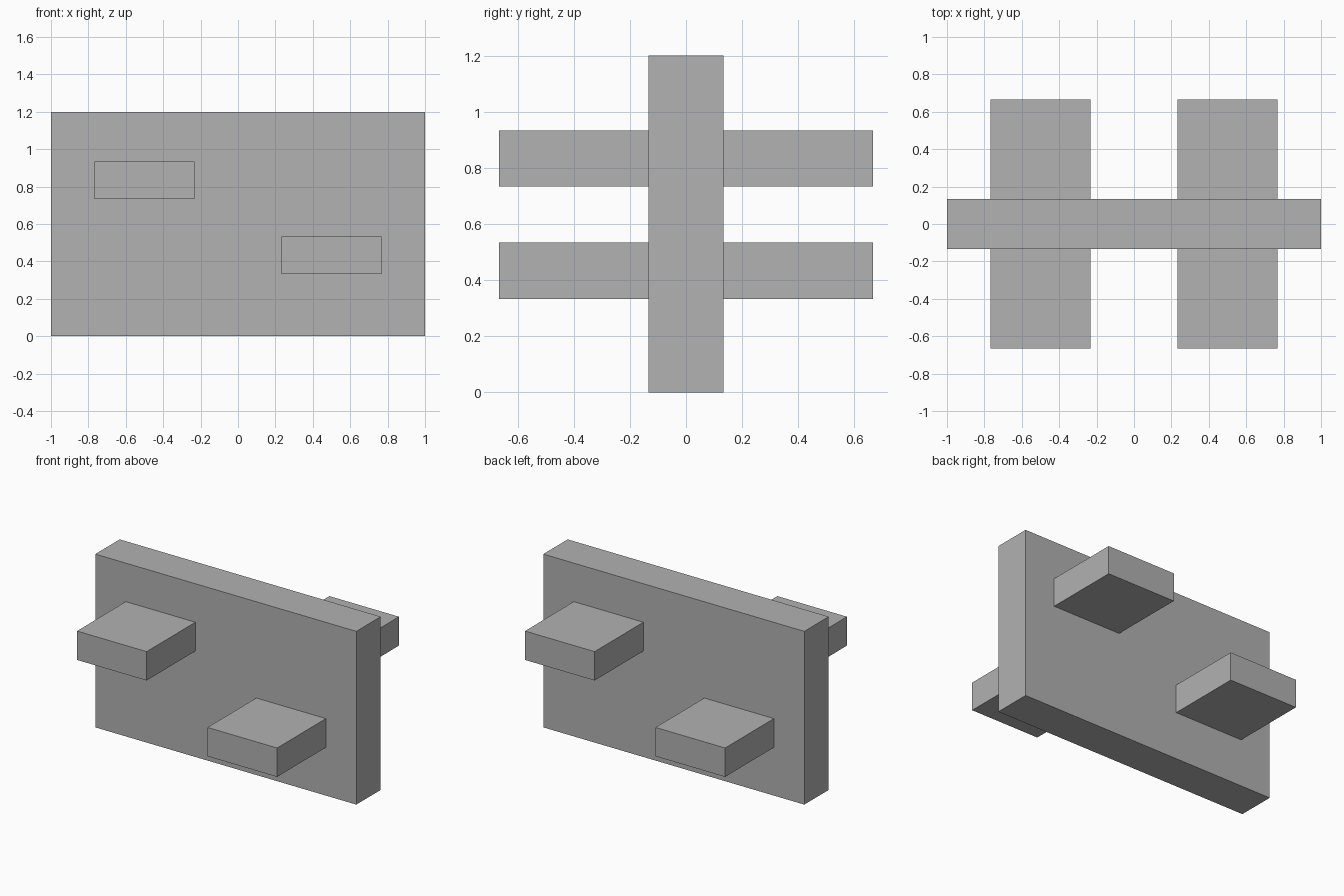
import bpy

cube = bpy.data.objects.get("Cube")
if cube:
    bpy.data.objects.remove(cube, do_unlink=True)

U = 1 / 15  # modelling unit

# Single flat grey
grey = bpy.data.materials.new("plain grey")
grey.use_nodes = True
colour = (0.445, 0.445, 0.445, 1)
grey.diffuse_color = colour
grey.node_tree.nodes["Principled BSDF"].inputs["Base Color"].default_value = colour


def box(name, centre, size):
    """Axis-aligned box, given in modelling units."""
    bpy.ops.mesh.primitive_cube_add(size=1, location=[c * U for c in centre])
    obj = bpy.context.object
    obj.name = name
    obj.scale = [s * U for s in size]
    bpy.ops.object.transform_apply(location=False, rotation=False, scale=True)
    obj.data.materials.append(grey)
    return obj


# Upright wall panel
box("wall_panel", (0, 0, 9), (30, 4, 18))

# Two ledges per face, the back pair being the front pair turned half round
for side, turn in (("front", 1), ("back", -1)):
    for level, x, z in (("upper", -7.5, 12.5), ("lower", 7.5, 6.5)):
        box(f"{side}_{level}_ledge", (x * turn, -6 * turn, z), (8, 8, 3))
